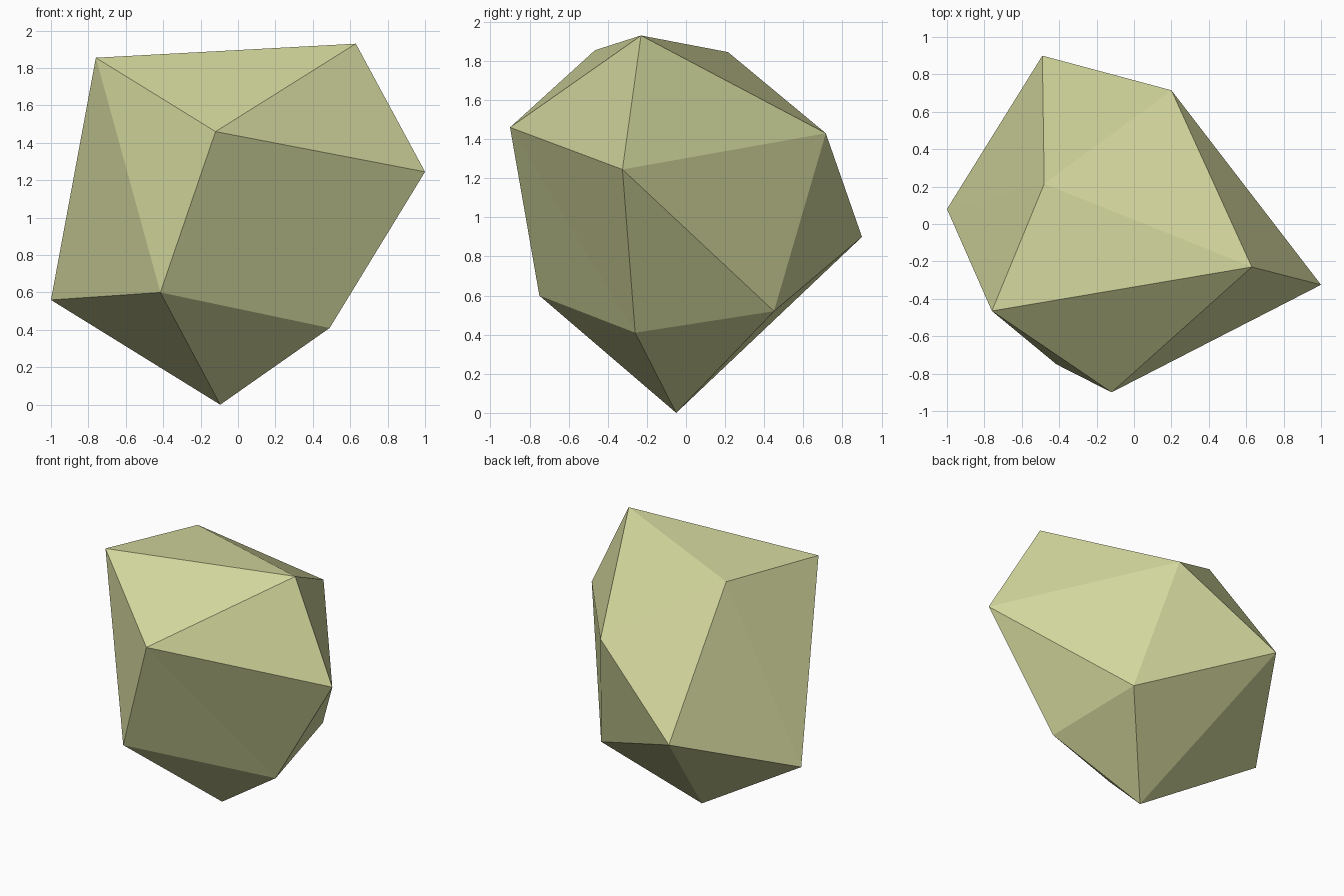
import bpy
import bmesh

cube = bpy.data.objects.get("Cube")
if cube:
    bpy.data.objects.remove(cube, do_unlink=True)

# Single stone colour
colour = (0.64, 0.67, 0.33, 1.0)
stone = bpy.data.materials.new("pale olive stone")
stone.use_nodes = True
stone.diffuse_color = colour
shader = stone.node_tree.nodes["Principled BSDF"]
shader.inputs["Base Color"].default_value = colour
shader.inputs["Roughness"].default_value = 0.9

# Irregular twenty-sided boulder: two poles joined by two five-point rings
crown_pole = (-0.48, 0.215, 1.845)
lower_pole = (0.49, -0.26, 0.41)
crown_ring = [(-0.76, -0.465, 1.855), (0.63, -0.23, 1.93), (0.2, 0.715, 1.43),
              (-0.49, 0.9, 0.9), (-1.0, 0.08, 0.56)]
lower_ring = [(-0.12, -0.9, 1.46), (1.0, -0.325, 1.245), (0.38, 0.45, 0.52),
              (-0.095, -0.05, 0.0), (-0.415, -0.75, 0.6)]

bm = bmesh.new()
top = bm.verts.new(crown_pole)
bottom = bm.verts.new(lower_pole)
upper = [bm.verts.new(p) for p in crown_ring]
lower = [bm.verts.new(p) for p in lower_ring]

# Fan around each pole, zigzag belt between the rings
for i in range(5):
    j = (i + 1) % 5
    bm.faces.new((top, upper[i], upper[j]))
    bm.faces.new((bottom, lower[j], lower[i]))
    bm.faces.new((upper[i], lower[i], upper[j]))
    bm.faces.new((lower[i], lower[j], upper[j]))
bmesh.ops.recalc_face_normals(bm, faces=bm.faces)

mesh = bpy.data.meshes.new("boulder")
bm.to_mesh(mesh)
bm.free()
mesh.materials.append(stone)
boulder = bpy.data.objects.new("boulder", mesh)
bpy.context.collection.objects.link(boulder)
